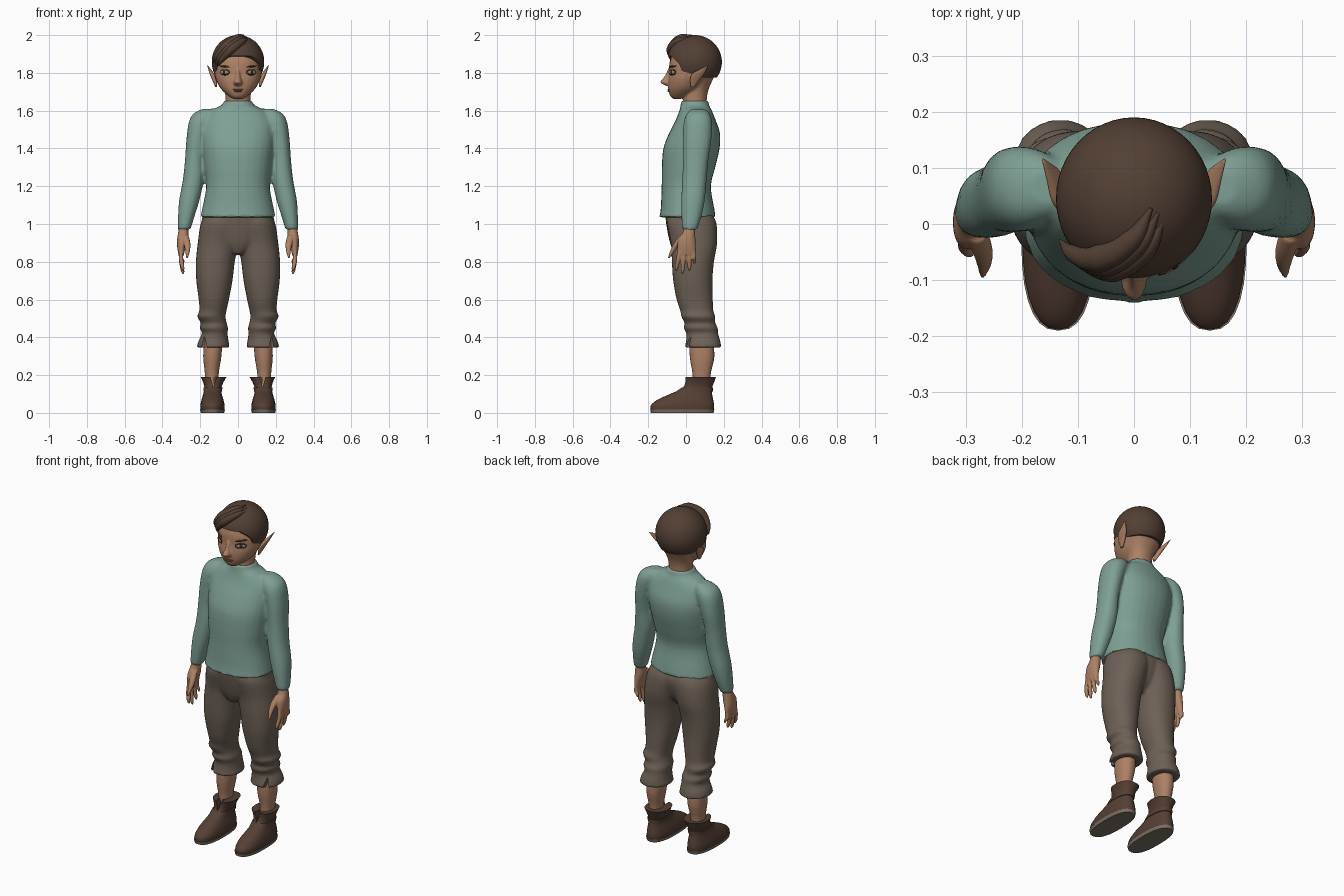
import bpy, bmesh, math
from mathutils import Matrix, Vector

if "Cube" in bpy.data.objects:
    bpy.data.objects.remove(bpy.data.objects["Cube"])


def material(name, *rgb):
    mat = bpy.data.materials.new(name)
    mat.use_nodes = True
    mat.diffuse_color = (*rgb, 1)
    mat.node_tree.nodes["Principled BSDF"].inputs["Base Color"].default_value = (*rgb, 1)
    return mat


skin = material("skin", .42, .22, .13)
cloth = material("green cloth", .21, .35, .3)
wool = material("brown wool", .155, .12, .093)
hair = material("dark hair", .085, .05, .034)
leather = material("boot leather", .09, .05, .034)
sole_mat = material("sole grey", .2, .16, .13)
white = material("eye white", .3, .25, .19)
dark = material("eye dark", .03, .018, .012)
lip = material("lip", .22, .1, .065)


def smooth_rings(rings, steps=4):
    """Pass a smooth curve through the given rings."""
    pts = [Vector(r) for r in rings]
    out = []
    for i in range(len(pts) - 1):
        a, b = pts[max(i - 1, 0)], pts[i]
        c, d = pts[i + 1], pts[min(i + 2, len(pts) - 1)]
        for k in range(steps):
            t = k / steps
            out.append(b + (c - a) * t / 2 + (a * 2 - b * 5 + c * 4 - d) * t * t / 2
                       + (b * 3 - a - c * 3 + d) * t ** 3 / 2)
    return out + [pts[-1]]


def loft(bm, rings, side=1, power=.92, sides=28):
    """Closed loft; each ring is height, centre x, half width, front y, back y."""
    loops = []
    for z, cx, rx, front, back in smooth_rings(rings):
        loop = []
        for k in range(sides):
            a = math.tau * k / sides
            c, s = (math.copysign(abs(f(a)) ** power, f(a)) for f in (math.cos, math.sin))
            loop.append(bm.verts.new((side * cx + rx * c,
                                      (front + back) / 2 + (back - front) / 2 * s, z)))
        loops.append(loop)
    for low, high in zip(loops, loops[1:]):
        for k in range(sides):
            n = (k + 1) % sides
            bm.faces.new((low[k], low[n], high[n], high[k]))
    bm.faces.new(loops[0])
    bm.faces.new(loops[-1])


def finish(name, bm, mat, voxel=0, cutters=()):
    """Turn a bmesh into a shaded object, fusing its pieces and cutting notches."""
    bmesh.ops.recalc_face_normals(bm, faces=bm.faces)
    mesh = bpy.data.meshes.new(name)
    bm.to_mesh(mesh)
    bm.free()
    mesh.materials.append(mat)
    ob = bpy.data.objects.new(name, mesh)
    bpy.context.collection.objects.link(ob)
    if voxel:
        fuse = ob.modifiers.new("fuse", "REMESH")
        fuse.mode, fuse.voxel_size = "VOXEL", voxel
        relax = ob.modifiers.new("relax", "SMOOTH")
        relax.factor, relax.iterations = .5, 4
    for cutter in cutters:
        cut = ob.modifiers.new("cut", "BOOLEAN")
        cut.operation, cut.solver, cut.object = "DIFFERENCE", "EXACT", cutter
    shade(ob)
    for cutter in cutters:
        bpy.data.objects.remove(cutter)
    return ob


def shade(ob):
    bpy.ops.object.select_all(action="DESELECT")
    ob.select_set(True)
    bpy.context.view_layer.objects.active = ob
    bpy.ops.object.convert(target="MESH")
    bpy.ops.object.shade_smooth_by_angle(angle=math.radians(50))


def prism(points, sweep):
    """Cutter: a flat outline swept along a vector."""
    bm = bmesh.new()
    face = bm.faces.new([bm.verts.new(p) for p in points])
    new = bmesh.ops.extrude_face_region(bm, geom=[face])["geom"]
    bmesh.ops.translate(bm, vec=sweep, verts=[v for v in new if isinstance(v, bmesh.types.BMVert)])
    ob = finish("cutter", bm, dark)
    ob.hide_render = True
    return ob


def notch(x, half, z, tip, back):
    return prism([(x - half, -.2, z), (x + half, -.2, z), (x, -.2, tip)], (0, back + .2, 0))


def blob(name, loc, radii, mat, turn=0, out=0, tilt=0):
    bm = bmesh.new()
    place = (Matrix.Translation(loc) @ Matrix.Rotation(turn, 4, "Z")
             @ Matrix.Translation((0, -out, 0)) @ Matrix.Rotation(tilt, 4, "Y")
             @ Matrix.Diagonal((*radii, 1)))
    bmesh.ops.create_uvsphere(bm, u_segments=24, v_segments=16, radius=1, matrix=place)
    return finish(name, bm, mat)


# Shirt: torso and sleeves fused together
bm = bmesh.new()
loft(bm, [(1.035, 0, .2, -.142, .158), (1.08, 0, .19, -.134, .15), (1.2, 0, .168, -.129, .132),
          (1.3, 0, .178, -.128, .155), (1.4, 0, .19, -.12, .178), (1.48, 0, .195, -.09, .18),
          (1.55, 0, .185, -.055, .157), (1.6, 0, .145, -.035, .137),
          (1.628, 0, .088, -.029, .122), (1.652, 0, .076, -.027, .12)])
for s in (1, -1):
    loft(bm, [(.97, .286, .034, -.02, .06), (1.05, .272, .045, -.025, .085),
              (1.13, .257, .054, -.025, .1), (1.24, .236, .055, -.02, .11),
              (1.35, .23, .05, -.015, .12), (1.45, .22, .053, -.015, .135),
              (1.54, .197, .063, -.012, .138), (1.585, .177, .058, .005, .125),
              (1.61, .155, .03, .03, .1)], s)
finish("shirt", bm, cloth, .01)

# Trousers: hips and two gathered legs
bm = bmesh.new()
loft(bm, [(.84, 0, .03, -.06, .08), (.9, 0, .13, -.085, .13),
          (1, 0, .192, -.105, .155), (1.07, 0, .175, -.11, .13)])
for s in (1, -1):
    loft(bm, [(.345, .131, .088, -.008, .187), (.38, .13, .08, 0, .182), (.42, .123, .068, .002, .17),
              (.45, .128, .075, -.012, .168), (.475, .128, .068, -.008, .155),
              (.51, .141, .075, -.025, .155), (.54, .133, .072, -.03, .145),
              (.6, .128, .08, -.05, .142), (.7, .125, .096, -.068, .14),
              (.8, .12, .103, -.075, .148), (.9, .105, .108, -.08, .165),
              (1, .08, .118, -.1, .162), (1.05, .07, .1, -.09, .14)], s)
finish("trousers", bm, wool, .008, [notch(s * .178, .02, .32, .405, .045) for s in (1, -1)])

# Bare shins
bm = bmesh.new()
for s in (1, -1):
    loft(bm, [(.09, .138, .036, .03, .13), (.2, .139, .036, .035, .13),
              (.3, .136, .048, .02, .15), (.43, .13, .05, .02, .14)], s)
finish("shins", bm, skin)

# Boots, soles and ankle straps
boots, soles, straps = bmesh.new(), bmesh.new(), bmesh.new()
for s in (1, -1):
    loft(soles, [(0, .135, .062, -.186, .146), (.018, .135, .066, -.19, .15)], s, .8)
    loft(boots, [(.012, .135, .063, -.186, .147), (.04, .135, .064, -.186, .149),
                 (.07, .135, .058, -.15, .144), (.1, .135, .049, -.085, .138),
                 (.13, .133, .045, -.02, .137), (.16, .131, .053, -.005, .148),
                 (.19, .129, .068, -.003, .158)], s, .85)
    loft(straps, [(.112, .134, .05, -.055, .142), (.134, .133, .05, -.022, .142)], s, .85)
finish("boots", boots, leather, 0, [notch(s * .13, .022, .21, .135, .036) for s in (1, -1)])
finish("soles", soles, sole_mat)
finish("ankle_straps", straps, leather)

# Hands: palm, four fingers and thumb, hanging by the thighs
for s, label in ((1, "left"), (-1, "right")):
    bm = bmesh.new()
    loft(bm, [(1, .284, .024, -.008, .048), (.955, .29, .027, -.018, .048),
              (.92, .293, .029, -.04, .05), (.88, .299, .023, -.045, .052),
              (.835, .301, .014, -.045, .052)], s)
    for start, end, tip in ((-.034, -.05, .752), (-.01, -.018, .735), (.016, .018, .75), (.039, .044, .788)):
        path = [(.87, .3, .011, start), (.82, .302, .012, (start * 2 + end) / 3),
                (tip + .02, .294, .01, end), (tip, .289, .004, end)]
        loft(bm, [(z, x, r, y - r, y + r) for z, x, r, y in path], s)
    thumb = [(.94, .28, .018, -.015), (.9, .27, .018, -.045), (.86, .267, .013, -.07), (.818, .27, .005, -.092)]
    loft(bm, [(z, x, r, y - r, y + r) for z, x, r, y in thumb], s)
    finish(label + "_hand", bm, skin, .004)

# Head with neck and nose
bm = bmesh.new()
loft(bm, [(1.662, 0, .022, -.066, -.03), (1.678, 0, .05, -.084, .02), (1.715, 0, .09, -.094, .08),
          (1.76, 0, .115, -.095, .12), (1.8, 0, .124, -.09, .15), (1.86, 0, .122, -.086, .16),
          (1.93, 0, .1, -.055, .14), (1.97, 0, .05, 0, .1)])
loft(bm, [(1.58, 0, .068, -.018, .112), (1.66, 0, .066, -.016, .11),
          (1.72, 0, .074, -.01, .122), (1.79, 0, .1, 0, .155)])
loft(bm, [(1.732, 0, .018, -.105, -.06), (1.75, 0, .023, -.136, -.06),
          (1.78, 0, .014, -.115, -.06), (1.825, 0, .01, -.093, -.06)], power=1)
finish("head", bm, skin, .005)

# Pointed ears
bm = bmesh.new()
for s in (1, -1):
    loft(bm, [(1.725, .115, .005, .025, .045), (1.765, .126, .012, .022, .075),
              (1.795, .138, .012, .032, .098), (1.815, .148, .008, .065, .107),
              (1.84, .162, .002, .112, .117)], s)
finish("ears", bm, skin)

# Face details
for s, label in ((1, "left"), (-1, "right")):
    turn, spot = s * .62, (s * .07, -.072, 1.803)
    blob(label + "_eye_rim", spot, (.033, .006, .016), dark, turn)
    blob(label + "_eye", spot, (.027, .006, .011), white, turn, .002)
    blob(label + "_iris", spot, (.011, .005, .011), dark, turn, .004)
    blob(label + "_eyebrow", (s * .072, -.07, 1.834), (.034, .006, .005), hair, turn, 0, -s * .12)
blob("upper_lip", (0, -.09, 1.711), (.032, .008, .004), lip)
blob("lower_lip", (0, -.09, 1.703), (.022, .008, .005), lip)

# Hair cap, trimmed level at the nape and open over the face
bm = bmesh.new()
bmesh.ops.create_uvsphere(bm, u_segments=48, v_segments=32, radius=1,
                          matrix=Matrix.Translation((0, .045, 1.858)) @ Matrix.Diagonal((.139, .145, .142, 1)))
cut = bmesh.ops.bisect_plane(bm, geom=bm.verts[:] + bm.edges[:] + bm.faces[:],
                             plane_co=(0, 0, 1.776), plane_no=(0, 0, 1), clear_inner=True)
bmesh.ops.contextual_create(bm, geom=[e for e in cut["geom_cut"] if isinstance(e, bmesh.types.BMEdge)])
outline = [(-.2, 1.7), (-.2, 1.895), (-.075, 1.888), (-.035, 1.845), (-.012, 1.78), (-.012, 1.7)]
finish("hair_cap", bm, hair, 0, [prism([(-.3, y, z) for y, z in outline], (.6, 0, 0))])

# Swept fringe: overlapping tapered locks
for i in range(3):
    curve = bpy.data.curves.new("fringe", "CURVE")
    curve.dimensions, curve.bevel_depth, curve.bevel_resolution = "3D", .022, 4
    path = curve.splines.new("BEZIER")
    points = [(.055, .012, 1.98, .15), (.02, -.045, 1.965, .9),
              (-.035, -.077, 1.925, 1.2), (-.085, -.068, 1.872, .7), (-.108, -.045, 1.835, .1)]
    path.bezier_points.add(len(points) - 1)
    for p, (x, y, z, r) in zip(path.bezier_points, points):
        p.co = (x - .012 * i, y + .008 * i, z + .01 * i)
        p.radius = r
        p.handle_left_type = p.handle_right_type = "AUTO"
    lock = bpy.data.objects.new(f"fringe_lock_{i + 1}", curve)
    bpy.context.collection.objects.link(lock)
    curve.materials.append(hair)
    shade(lock)
